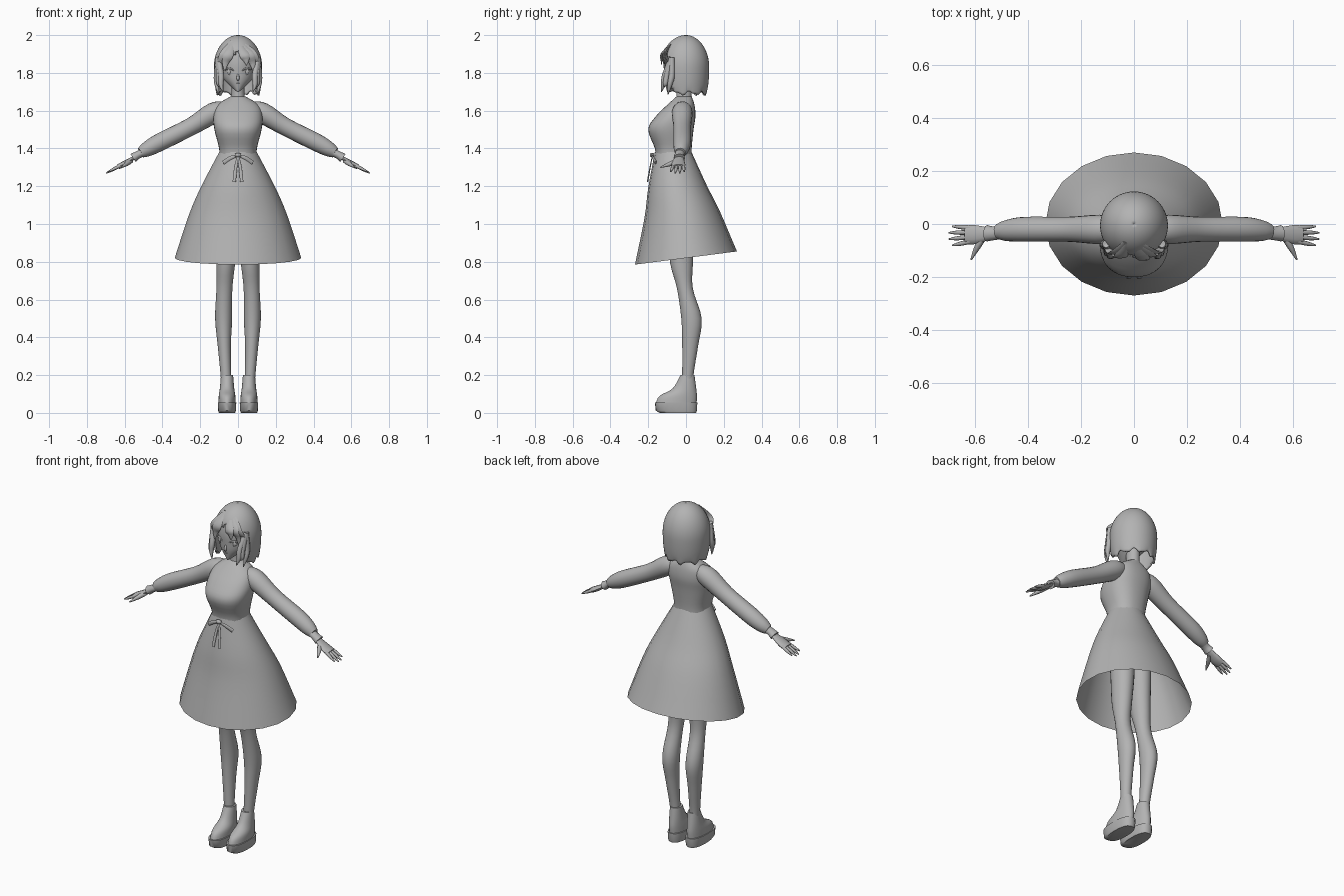
import bpy, bmesh, math
from mathutils import Vector

if "Cube" in bpy.data.objects:
    bpy.data.objects.remove(bpy.data.objects["Cube"], do_unlink=True)

grey = bpy.data.materials.new("plain grey")
grey.use_nodes = True
grey.diffuse_color = (.45, .45, .45, 1)
grey.node_tree.nodes["Principled BSDF"].inputs["Base Color"].default_value = grey.diffuse_color


def smooth_rows(rows, steps):
    """Catmull-Rom interpolation between rows of numbers."""
    result = []
    last = len(rows) - 1
    for i in range(last):
        before, start, end, after = (rows[max(i - 1, 0)], rows[i], rows[i + 1], rows[min(i + 2, last)])
        for step in range(steps):
            t = step / steps
            result.append([p + t / 2 * (q - o + t * (2 * o - 5 * p + 4 * q - r
                                                     + t * (3 * p - o - 3 * q + r)))
                           for o, p, q, r in zip(before, start, end, after)])
    return result + [list(rows[last])]


def skin(name, rings, caps, mirrored, cut=None):
    """Bridge rings of points into one smooth object."""
    bm = bmesh.new()
    loops = [[bm.verts.new(point) for point in ring] for ring in rings]
    for lower, upper in zip(loops, loops[1:]):
        for i in range(len(lower)):
            bm.faces.new((lower[i - 1], lower[i], upper[i], upper[i - 1]))
    if caps:
        bm.faces.new(loops[0])
        bm.faces.new(loops[-1])
    bmesh.ops.recalc_face_normals(bm, faces=bm.faces)
    if cut:
        opening = [face for face in bm.faces if cut(face.calc_center_median())]
        bmesh.ops.delete(bm, geom=opening, context="FACES")
    mesh = bpy.data.meshes.new(name)
    bm.to_mesh(mesh)
    bm.free()
    mesh.materials.append(grey)
    part = bpy.data.objects.new(name, mesh)
    bpy.context.collection.objects.link(part)
    bpy.ops.object.select_all(action="DESELECT")
    part.select_set(True)
    bpy.context.view_layer.objects.active = part
    bpy.ops.object.shade_smooth_by_angle(angle=math.radians(50))
    if mirrored:
        part.modifiers.new("other side", "MIRROR").use_mirror_merge = False
    return part


def squared(value, power):
    return math.copysign(abs(value) ** power, value)


def loft(name, rows, sides=24, steps=4, power=1, tilt=0, centre=None, caps=True, cut=None):
    """Stack level outlines; each row is height, half width, front y, back y."""
    rings = []
    rows = smooth_rows(rows, steps)
    for level, (z, width, front, back) in enumerate(rows):
        x, y, depth = centre(z) if centre else 0, (front + back) / 2, (back - front) / 2
        lean = tilt * level / len(rows)
        ring = []
        for i in range(sides):
            angle = math.tau * i / sides
            across = width * squared(math.cos(angle), power)
            along = y + depth * squared(math.sin(angle), power)
            ring.append((x + across, along, z + lean * along))
        rings.append(ring)
    return skin(name, rings, caps, centre is not None, cut)


def tube(name, rows, axis, flat=1, sides=12, mirrored=True):
    """Follow a path; each row is x, y, z and the radius along the axis."""
    rows = smooth_rows(rows, 4)
    points = [Vector(row[:3]) for row in rows]
    rings = []
    for i, point in enumerate(points):
        ahead = (points[min(i + 1, len(points) - 1)] - points[max(i - 1, 0)]).normalized()
        u = (axis - ahead * ahead.dot(axis)).normalized()
        v = ahead.cross(u) * flat
        angles = [math.tau * j / sides for j in range(sides)]
        rings.append([point + rows[i][-1] * (u * math.cos(a) + v * math.sin(a)) for a in angles])
    return skin(name, rings, True, mirrored)


X, Y, Z = Vector((1, 0, 0)), Vector((0, 1, 0)), Vector((0, 0, 1))

# Bodice, neck and flared skirt with its hem rising towards the back
loft("bodice", [(1.34, .1, -.16, .03), (1.4, .1, -.165, .03), (1.5, .125, -.2, .04),
                (1.57, .13, -.16, .05), (1.63, .11, -.1, .045), (1.675, .04, -.05, .03)],
     sides=32, power=.85)
loft("neck", [(1.63, .045, -.06, .03), (1.68, .035, -.05, .03), (1.76, .035, -.05, .03)])
loft("skirt", [(1.38, .1, -.165, .03), (1.2, .195, -.2, .11), (1.05, .26, -.22, .18),
               (.82, .335, -.27, .27)], sides=20, tilt=.14, caps=False)

# Head with a pointed chin
loft("head", [(1.7, .005, -.1, -.08), (1.72, .03, -.105, -.02), (1.76, .07, -.113, .04),
              (1.8, .09, -.116, .08), (1.86, .1, -.117, .09), (1.93, .085, -.1, .08),
              (1.97, .05, -.05, .05)], sides=32)
tube("nose", [(0, -.108, 1.8, .004), (0, -.12, 1.77, .008), (0, -.11, 1.76, .003)], X,
     mirrored=False)
tube("mouth", [(-.02, -.1, 1.744, .002), (0, -.11, 1.743, .003), (.02, -.1, 1.744, .002)], Z,
     mirrored=False)
tube("eyelashes", [(.022, -.113, 1.812, .003), (.045, -.106, 1.825, .005),
                   (.07, -.09, 1.818, .004)], Z)
tube("eyes", [(.046, -.1, 1.79, .004), (.046, -.1, 1.807, .014), (.046, -.1, 1.824, .005)], X, flat=.5)


# Bob hair: a dome over gently tapering sides, open at the face
def face_opening(point):
    return point.y < -.055 and abs(point.x) < .098 and point.z < 1.92 - .9 * abs(point.x)


dome = []
levels = 24
for level in range(levels + 1):
    angle = -.95 + 2.515 * level / levels
    radius = .128 * math.cos(angle if angle > 0 else angle / 2)
    dome.append((1.83 + .17 * math.sin(angle), radius, -1.05 * radius, .96 * radius))
hair = loft("hair", dome, sides=56, steps=1, caps=False, cut=face_opening)
for vertex in hair.data.vertices:
    below = max(0, 1.73 - vertex.co.z)
    turn = math.atan2(vertex.co.y, vertex.co.x)
    vertex.co.z += below / 4 * (math.sin(9 * turn) + math.sin(16 * turn) / 2)
shell = hair.modifiers.new("thickness", "SOLIDIFY")
shell.thickness, shell.offset = .01, -1


# Fringe locks fan out from the parting and hug the dome
def on_hair(x, bulge):
    return -bulge * math.sqrt(1 - (x / .128) ** 2)


fringe = {"far_right": (-.1, 1.78), "right": (-.07, 1.81), "middle": (.045, 1.84),
          "left": (.08, 1.81), "far_left": (.105, 1.77)}
for place, (x, tip) in fringe.items():
    tube(place + "_fringe", [(x / 5 - .01, -.07, 1.967, .012), (x * .7, on_hair(x * .7, .13), 1.9, .026),
                             (x * .95, on_hair(x, .138), (1.9 + tip) / 2, .018),
                             (x, on_hair(x, .138), tip, .002)], X, flat=.3, sides=8, mirrored=False)
for place, x, y, tip in (("outer", .112, -.075, 1.685), ("front", .1, -.1, 1.735), ("inner", .09, -.11, 1.7)):
    tube(place + "_side_locks", [(.105, -.075, 1.88, .015), (x, y, 1.79, .016),
                                 (x, y - .01, 1.74, .013), (x - .01, y - .02, tip, .002)], X, sides=8)

# Sleeves gathered into cuffs
tube("sleeves", [(.07, -.015, 1.61, .04), (.13, -.02, 1.588, .055), (.25, -.02, 1.515, .047),
                 (.41, -.02, 1.435, .047), (.48, -.025, 1.397, .04), (.515, -.03, 1.377, .028)],
     Y, sides=20)
tube("cuffs", [(.5, -.03, 1.38, .027), (.53, -.035, 1.366, .026), (.555, -.035, 1.35, .031)], Y, flat=.8)

# Hands with spread fingers
tube("palms", [(.53, -.035, 1.364, .018), (.6, -.04, 1.32, .036), (.635, -.04, 1.303, .034)], Y, flat=.4)
for i, finger in enumerate(("index", "middle", "ring", "little")):
    spread = i - 1.5
    root = Vector((.615, -.04 + .017 * spread, 1.313))
    tip = Vector((.7 - .006 * spread ** 2, -.045 + .024 * spread, 1.268 + .004 * spread ** 2))
    tube(finger + "_fingers", [(*root, .009), (*root.lerp(tip, .6), .008), (*tip, .003)], Y, sides=8)
tube("thumbs", [(.565, -.045, 1.335, .012), (.59, -.085, 1.318, .012), (.615, -.135, 1.3, .003)],
     X, sides=8)


# Legs curve outwards a little at the calf
def leg_centre(z):
    return .058 + .018 * math.sin(math.pi * min(z, 1)) ** 2


def foot_centre(z):
    return .058


loft("legs", [(1.25, .06, -.12, .04), (1, .06, -.1, .045), (.8, .05, -.085, .037),
              (.66, .042, -.048, .036), (.5, .045, -.025, .083), (.36, .035, -.02, .065),
              (.2, .028, -.02, .04), (.1, .028, -.02, .04)], centre=leg_centre)

# Platform shoes
loft("shoes", [(.05, .045, -.16, .056), (.09, .044, -.14, .058), (.13, .038, -.07, .054),
               (.2, .032, -.03, .045)], centre=foot_centre)
loft("soles", [(0, .043, -.14, .054), (.012, .047, -.16, .058), (.055, .049, -.165, .06)],
     steps=1, power=.8, centre=foot_centre)

# Waist bow
tube("bow_loops", [(0, -.178, 1.363, .005), (.04, -.174, 1.35, .01), (.078, -.16, 1.325, .011)],
     Z, flat=.4, sides=8)
tube("bow_tails", [(0, -.178, 1.362, .005), (.012, -.19, 1.3, .008), (.02, -.204, 1.222, .009)],
     X, flat=.4, sides=8)
tube("bow_knot", [(-.014, -.176, 1.365, .008), (0, -.18, 1.365, .012), (.014, -.176, 1.365, .008)],
     Z, mirrored=False)
